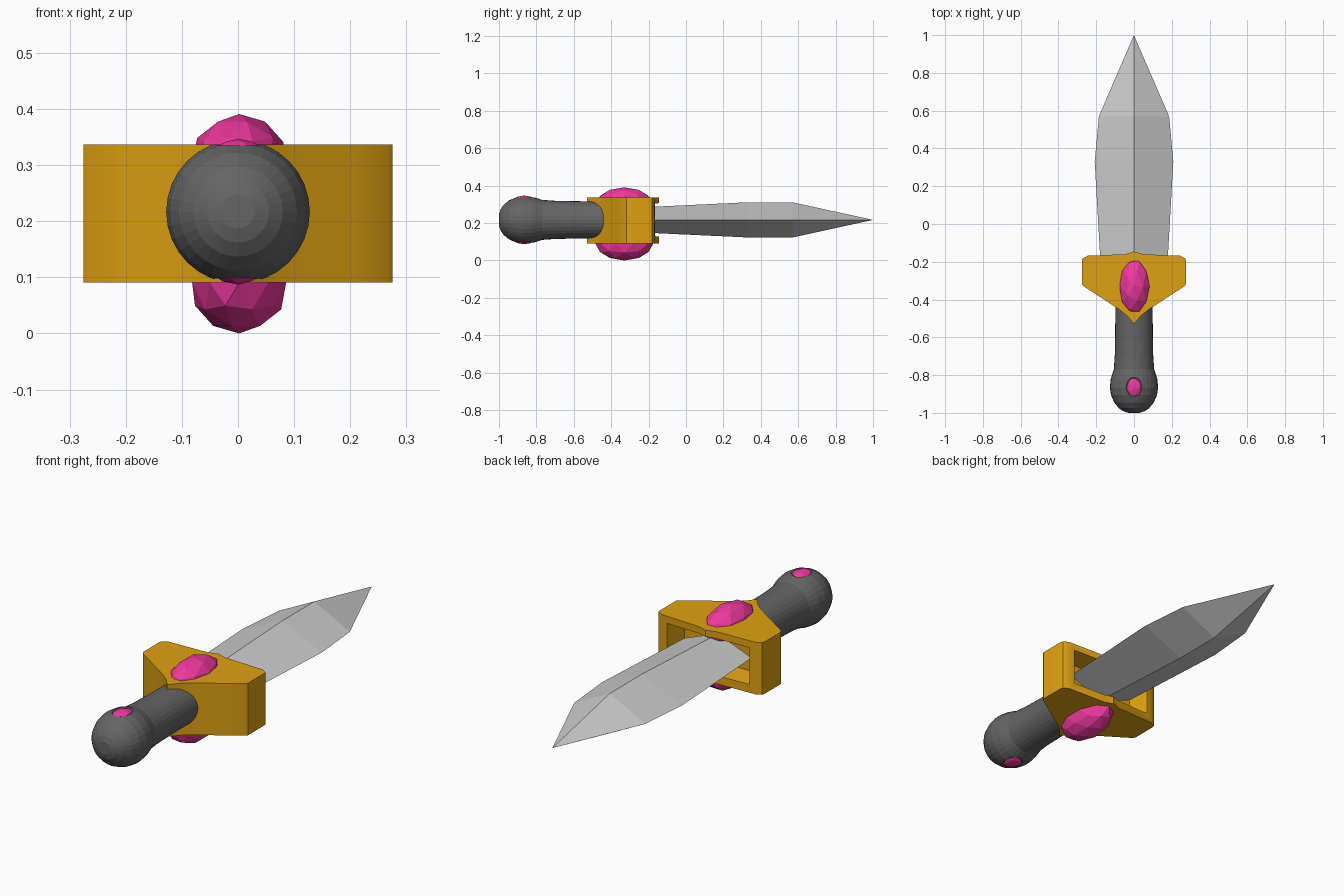
import bpy, bmesh, math
from mathutils import Matrix

if "Cube" in bpy.data.objects:
    bpy.data.objects.remove(bpy.data.objects["Cube"])

ZC = 0.217


def material(name, color):
    m = bpy.data.materials.new(name)
    m.diffuse_color = (*color, 1)
    m.use_nodes = True
    m.node_tree.nodes["Principled BSDF"].inputs["Base Color"].default_value = m.diffuse_color
    return m


GOLD = material("gold", (0.74, 0.36, 0.006))
PINK = material("pink", (0.87, 0.04, 0.35))
DARK = material("dark", (0.13, 0.13, 0.13))


def add_object(name, bm, mat=None):
    bmesh.ops.recalc_face_normals(bm, faces=bm.faces)
    me = bpy.data.meshes.new(name)
    bm.to_mesh(me)
    bm.free()
    ob = bpy.data.objects.new(name, me)
    bpy.context.collection.objects.link(ob)
    if mat:
        me.materials.append(mat)
    return ob


def loft(sections):
    """Skin a list of closed point rings and cap both ends."""
    bm = bmesh.new()
    rings = [[bm.verts.new(p) for p in s] for s in sections]
    n = len(rings[0])
    for a, b in zip(rings, rings[1:]):
        for i in range(n):
            j = (i + 1) % n
            bm.faces.new((a[i], a[j], b[j], b[i]))
    bm.faces.new(rings[0])
    bm.faces.new(rings[-1])
    return bm


def ellipsoid(center, radii):
    bm = bmesh.new()
    bmesh.ops.create_icosphere(bm, subdivisions=2, radius=1)
    bmesh.ops.transform(bm, matrix=Matrix.LocRotScale(center, None, radii), verts=bm.verts)
    return bm


def cut(ob, cutter):
    cutter.hide_render = True
    cutter.hide_viewport = True
    mod = ob.modifiers.new("cut", 'BOOLEAN')
    mod.object = cutter
    mod.solver = 'EXACT'
    bpy.context.view_layer.objects.active = ob
    bpy.ops.object.modifier_apply(modifier=mod.name)
    bpy.data.objects.remove(cutter)


# Blade: diamond sections running to a point
def diamond(y, w, h):
    return [(w, y, ZC), (0, y, ZC + h), (-w, y, ZC), (0, y, ZC - h)]


blade_bm = loft([diamond(-0.24, 0.175, 0.068), diamond(-0.16, 0.18, 0.071),
                 diamond(0.33, 0.208, 0.094), diamond(0.57, 0.186, 0.094),
                 diamond(1.0, 0.0005, 0.0005)])
bmesh.ops.remove_doubles(blade_bm, verts=blade_bm.verts, dist=0.002)
add_object("blade", blade_bm)

# Grip and pommel: one turned profile of (y, radius)
profile = [(-0.40, 0.098), (-0.50, 0.099), (-0.60, 0.1), (-0.70, 0.102), (-0.77, 0.107),
           (-0.79, 0.114), (-0.82, 0.123), (-0.865, 0.128), (-0.905, 0.122),
           (-0.945, 0.105), (-0.975, 0.08), (-0.992, 0.055), (-1.0, 0.03)]
N = 32
handle = add_object("handle", loft(
    [[(r * math.cos(2 * math.pi * i / N), y, ZC + r * math.sin(2 * math.pi * i / N))
      for i in range(N)] for y, r in profile]), DARK)

# Guard: mirrored plan outline extruded upward
half = [(0, -0.53), (0.035, -0.487), (0.075, -0.455), (0.14, -0.412), (0.205, -0.37),
        (0.266, -0.33), (0.275, -0.318), (0.275, -0.195), (0.271, -0.182), (0.245, -0.168),
        (0.045, -0.16), (0, -0.145)]
outline = half + [(-x, y) for x, y in reversed(half[1:-1])]
guard = add_object("guard", loft([[(x, y, z) for x, y in outline] for z in (0.091, 0.337)]), GOLD)


# Recess where the blade enters the guard
def rect(y, w, h):
    return [(w, y, ZC - h), (w, y, ZC + h), (-w, y, ZC + h), (-w, y, ZC - h)]


cut(guard, add_object("recess_cutter", loft([rect(-0.26, 0.19, 0.075), rect(-0.10, 0.235, 0.095)])))
bpy.ops.object.select_all(action='DESELECT')
guard.select_set(True)
bpy.context.view_layer.objects.active = guard
bpy.ops.object.shade_smooth_by_angle(angle=math.radians(30))

# Gems on both faces, the pommel ones in shallow sockets
for side, label in ((1, "top"), (-1, "bottom")):
    z = 0.301 if side > 0 else 0.09
    add_object("guard_gem_" + label, ellipsoid((0.002, -0.33, z), (0.088, 0.155, 0.09)), PINK)
    cut(handle, add_object("socket_cutter", ellipsoid(
        (0, -0.865, ZC + side * 0.143), (0.062, 0.078, 0.035))))
    add_object("pommel_gem_" + label, ellipsoid(
        (0, -0.865, ZC + side * 0.092), (0.053, 0.07, 0.038)), PINK)
